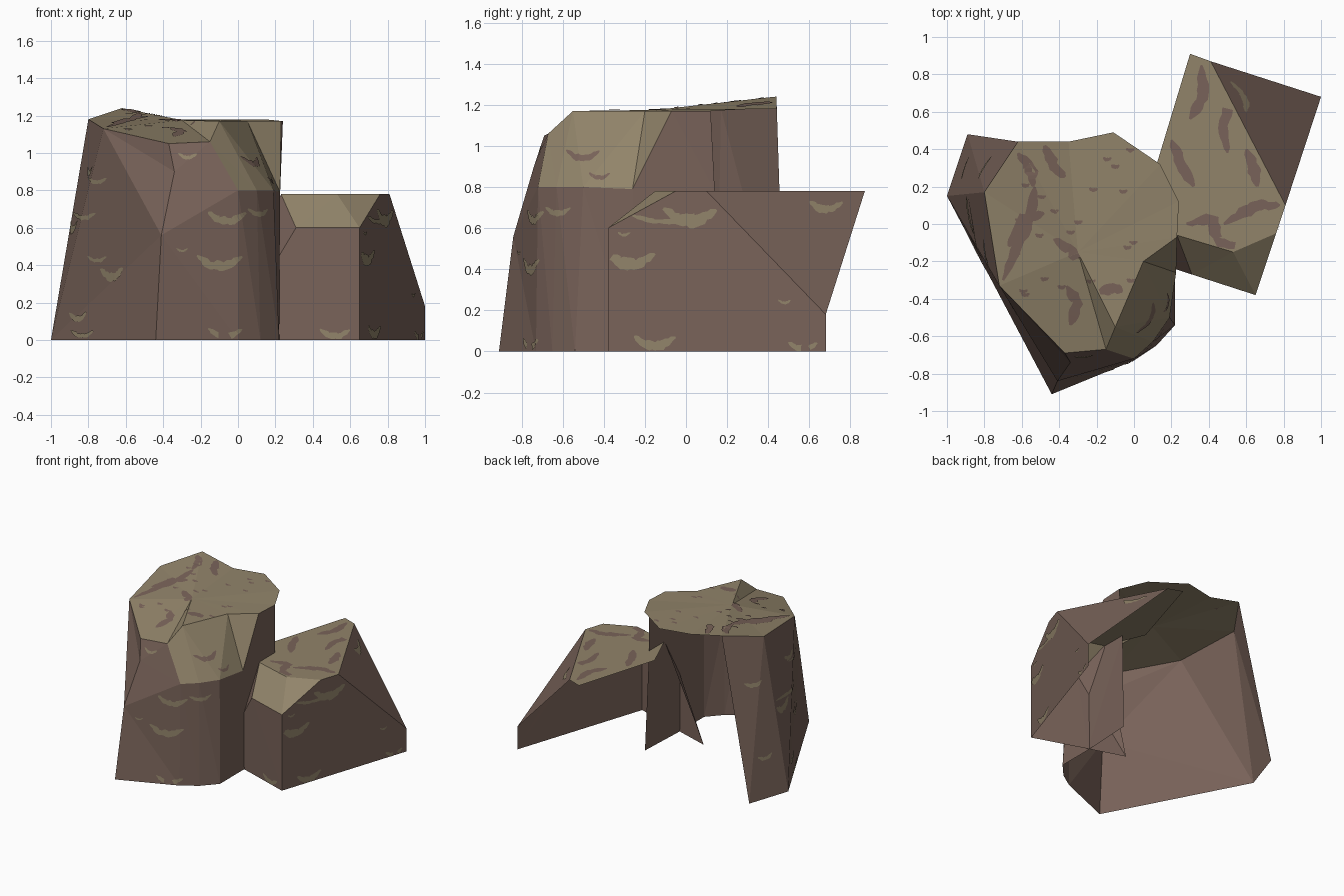
import bpy, bmesh, math, random
from mathutils import Vector
from mathutils.bvhtree import BVHTree

random.seed(4)
if "Cube" in bpy.data.objects:
    bpy.data.objects.remove(bpy.data.objects["Cube"])


def material(name, rgb):
    m = bpy.data.materials.new(name)
    m.use_nodes = True
    m.diffuse_color = (*rgb, 1)
    m.node_tree.nodes["Principled BSDF"].inputs["Base Color"].default_value = (*rgb, 1)
    return m


BROWN = material("earth brown", (0.19, 0.124, 0.1))
OLIVE = material("dusty olive", (0.285, 0.23, 0.144))
trees = []


def shell(name, points, faces):
    """Open rock shell; faces are words of point names, '*' marks olive ones."""
    bm = bmesh.new()
    verts = {k: bm.verts.new(p) for k, p in points.items()}
    for text in faces:
        keys = text.strip("*").split()
        f = bm.faces.new([verts[k] for k in keys])
        f.material_index = int(text.endswith("*"))
    bmesh.ops.triangulate(bm, faces=bm.faces[:])
    bm.normal_update()
    trees.append(BVHTree.FromBMesh(bm))
    finish(name, bm, [BROWN, OLIVE])


def finish(name, bm, mats):
    me = bpy.data.meshes.new(name)
    bm.to_mesh(me)
    bm.free()
    for m in mats:
        me.materials.append(m)
    ob = bpy.data.objects.new(name, me)
    bpy.context.collection.objects.link(ob)
    return ob


# Tall rock: footprint b, shoulder r, top rim t
tall = dict(
    b0=(-.89, .48, 0), b1=(-1, .15, 0), b2=(-.44, -.91, 0), b3=(0, -.73, 0),
    b4=(.12, -.65, 0), b5=(.22, -.54, 0), b6=(.22, -.26, 0), b7=(.24, .17, 0),
    c=(-.41, -.84, .56), d=(-.34, -.74, .9),
    r3=(0, -.72, .8), r4=(.1, -.63, .8), r5=(.19, -.5, .8), r6=(.225, -.26, .79),
    r7=(.225, .14, .78),
    t0=(-.62, .44, 1.24), t1=(-.8, .17, 1.18), t2=(-.72, -.33, 1.13),
    t3=(-.37, -.69, 1.05), t4=(-.15, -.67, 1.06), t5=(-.1, -.55, 1.17),
    t6=(.05, -.2, 1.17), t7=(.23, -.07, 1.17), t8=(.24, .12, 1.17),
    t9=(.14, .32, 1.18), t10=(-.11, .49, 1.18), t11=(-.35, .44, 1.18),
    m=(-.3, -.15, 1.175))
rim = ["t%d" % i for i in range(12)]
cap = [f"m {a} {b}*" for a, b in zip(rim, rim[1:] + rim[:1])]
shell("tall_rock", tall, cap + [
    "b0 b1 t1 t0", "b1 b2 c t2", "b1 t2 t1", "c d t3 t2",
    "b2 b3 r3 c", "c r3 d", "d r3 t4 t3",
    "b3 b4 r4 r3", "b4 b5 r5 r4", "b5 b6 r6 r5", "b6 b7 r7 r6", "r6 r7 t8 t7",
    "r3 r4 t5 t4*", "r4 r5 t6 t5*", "r5 r6 t6*", "r6 t7 t6*"])

# Low rock with a bevelled front and one sliced corner
low = dict(
    w=(-.05, -.15, 0), a=(.23, -.24, 0), b=(.65, -.38, 0), c=(1, .68, 0),
    d=(1, .68, .18), e=(.81, .1, .78), f=(.76, -.05, .78), g=(.65, -.38, .6),
    h=(.31, -.27, .6), i=(.23, -.06, .78), j=(.53, -.15, .78), k=(.1, .25, .78),
    l=(.3, .91, .78), m=(.41, .87, .78))
shell("low_rock", low, [
    "w a h i", "a b g h", "b c d e f g", "d m e",
    "h g j i*", "g f j*", "i j f e m l k*"])


def cast(origin, direction):
    hits = [h for h in (t.ray_cast(origin, direction) for t in trees) if h[0]]
    return min(hits, key=lambda h: h[3]) if hits else None


def stamp(bm, path, width, place, direction):
    """Lay a tapered thin strip along a path projected onto the rocks."""
    pts = [Vector(p) for p in path]
    steps = 5 * (len(pts) - 1)
    rows = []
    for s in range(steps + 1):
        i = min(s // 5, len(pts) - 2)
        p = pts[i].lerp(pts[i + 1], s / 5 - i)
        along = pts[i + 1] - pts[i]
        side = Vector((-along.y, along.x)).normalized()
        taper = 0.2 + 0.8 * math.sin(math.pi * s / steps) ** 0.6
        row = []
        for sign in (-1, 1):
            q = p + side * sign * width * taper * random.uniform(.35, .65)
            hit = cast(Vector(place(*q)), direction)
            row.append(hit)
        rows.append(row)
    for (a, b), (c, d) in zip(rows, rows[1:]):
        quad = (a, b, d, c)
        if not all(quad):
            continue
        # keep to a single facet so no plate bridges a corner
        n = a[1]
        if min(n.dot(h[1]) for h in quad) < 0.9:
            continue
        if max(h[3] for h in quad) - min(h[3] for h in quad) > 0.12:
            continue
        off = n if n.dot(direction) < 0 else -n
        bm.faces.new([bm.verts.new(h[0] + off * 0.004) for h in quad])


def crescent(u, v, size):
    return [(u - size, v + size * .35), (u - size * .4, v - size * .1),
            (u + size * .3, v - size * .12), (u + size, v + size * .3)]


front = (lambda u, v: (u, -3, v), Vector((0, 1, 0)))
east = (lambda u, v: (3, u, v), Vector((-1, 0, 0)))
west = (lambda u, v: (-3, u, v), Vector((1, 0, 0)))
above = (lambda u, v: (u, v, 3), Vector((0, 0, -1)))

# Pale patches on the brown walls
bm = bmesh.new()
for u, v, size in [(-.1, .41, .12), (-.83, .03, .06), (-.07, .03, .09), (-.75, .43, .05),
                   (-.75, .85, .05), (-.06, .65, .1), (-.3, .48, .03), (-.27, .98, .05),
                   (.75, .64, .06), (.52, .03, .08), (-.82, .66, .06)]:
    stamp(bm, crescent(u, v, size), size * .4, *front)
for u, v, size in [(-.27, .44, .12), (.02, .65, .13), (.68, .7, .08), (-.15, .04, .1),
                   (.57, .02, .07), (.48, .24, .03), (-.3, .57, .03), (-.62, .68, .06)]:
    stamp(bm, crescent(u, v, size), size * .45, *east)
for u, v, size in [(-.4, .35, .1), (.05, .6, .1), (-.1, .12, .08), (.3, .3, .06),
                   (-.15, .9, .07), (.3, .85, .06)]:
    stamp(bm, crescent(u, v, size), size * .45, *west)
finish("pale_patches", bm, [OLIVE])

# Brown streaks across the olive tops
bm = bmesh.new()
streaks = [
    [(-.7, -.3), (-.62, -.12), (-.55, .05), (-.53, .2)],
    [(-.67, -.12), (-.6, .02), (-.48, .06)],
    [(-.43, -.08), (-.33, -.14), (-.28, -.26)],
    [(-.36, -.33), (-.3, -.42), (-.34, -.54)],
    [(-.2, -.37), (-.12, -.34), (-.06, -.36)],
    [(-.48, .42), (-.43, .31), (-.37, .25)],
    [(-.62, .38), (-.55, .3), (-.54, .2)],
    [(.36, .85), (.37, .68), (.3, .56)],
    [(.45, .82), (.52, .68), (.48, .52), (.5, .38)],
    [(.48, 0), (.6, .07), (.68, .1), (.78, .1)],
    [(.28, .0), (.42, .03), (.45, -.1), (.6, -.13)],
    [(.2, .45), (.25, .32), (.32, .2)],
    [(.6, .4), (.64, .3), (.66, .2)]]
for path in streaks:
    stamp(bm, path, .06, *above)
for _ in range(22):
    u, v = random.uniform(-.65, .1), random.uniform(-.5, .4)
    stamp(bm, crescent(u, v, .022), .02, *above)
for u, v, size in [(-.5, .95, .08), (-.42, .85, .05), (-.12, .92, .06)]:
    stamp(bm, crescent(u, v, size), size * .4, *east)
finish("brown_streaks", bm, [BROWN])
